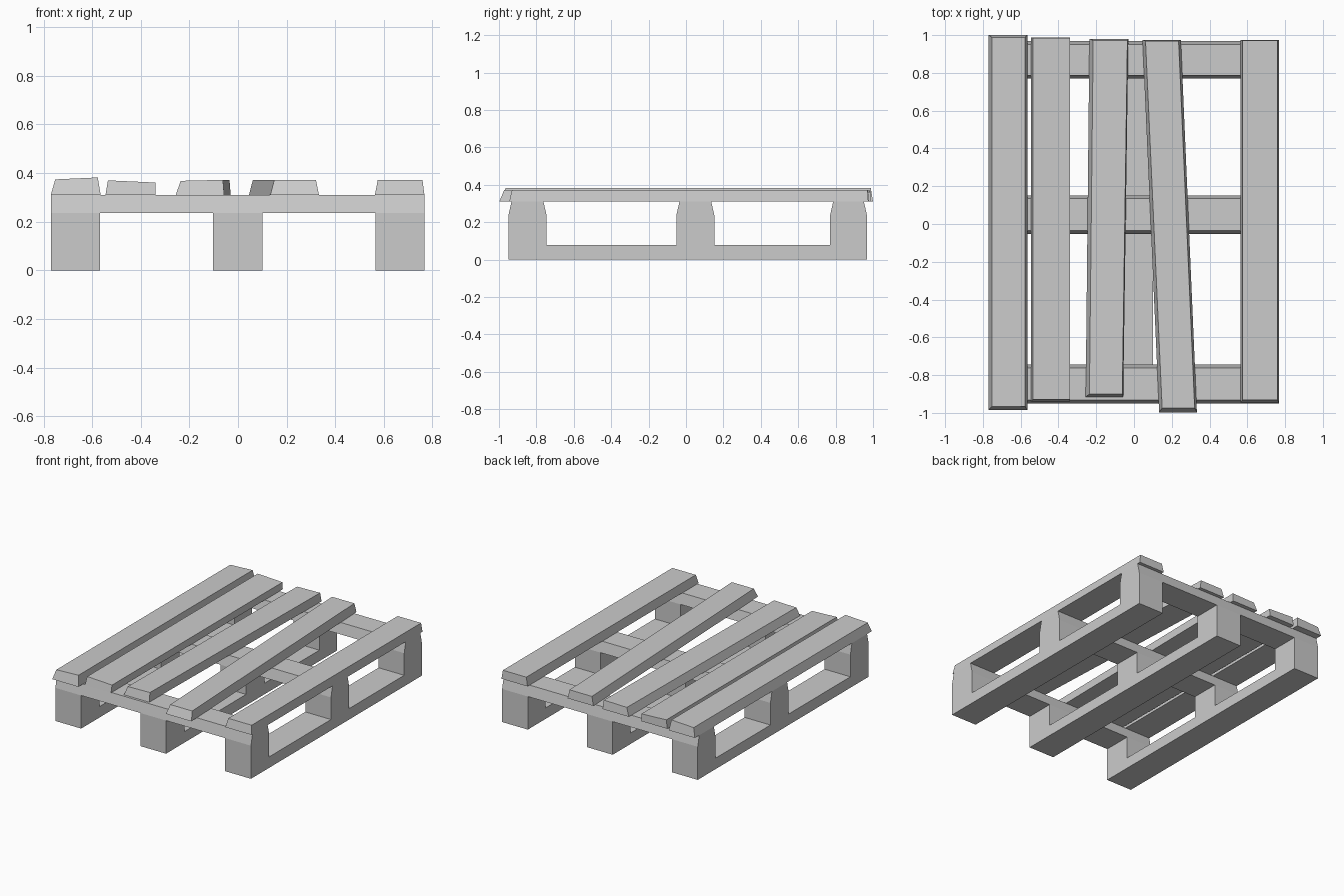
import bpy

cube = bpy.data.objects.get("Cube")
if cube:
    bpy.data.objects.remove(cube, do_unlink=True)

wood = bpy.data.materials.new("plain grey wood")
wood.use_nodes = True
GREY = (0.6, 0.6, 0.6, 1)
wood.diffuse_color = GREY
wood.node_tree.nodes["Principled BSDF"].inputs["Base Color"].default_value = GREY


def loft(name, start, end):
    """Solid between two matching rings of points."""
    n = len(start)
    faces = [list(range(n))[::-1], list(range(n, 2 * n))]
    faces += [[i, (i + 1) % n, n + (i + 1) % n, n + i] for i in range(n)]
    mesh = bpy.data.meshes.new(name)
    mesh.from_pydata(start + end, [], faces)
    mesh.materials.append(wood)
    obj = bpy.data.objects.new(name, mesh)
    bpy.context.collection.objects.link(obj)
    return obj


def extrude_x(name, profile, x0, x1):
    """Extrude a counter-clockwise (y, z) profile along x."""
    return loft(name, [(x0, y, z) for y, z in profile],
                [(x1, y, z) for y, z in profile])


RAIL_TOP, POST_TOP, BEAM_TOP = 0.078, 0.235, 0.31
POSTS = {"front": (-0.95, -0.745), "middle": (-0.052, 0.152), "back": (0.77, 0.968)}

# Runners: a bottom rail with three upright blocks, in one side profile
spans = list(POSTS.values())
runner = [(spans[0][0], 0), (spans[-1][1], 0)]
for i, (y0, y1) in reversed(list(enumerate(spans))):
    if i < len(spans) - 1:
        runner.append((y1, RAIL_TOP))
    runner += [(y1, POST_TOP), (y0, POST_TOP)]
    if i > 0:
        runner.append((y0, RAIL_TOP))
for side, x0, x1 in (("right", -0.77, -0.567), ("middle", -0.102, 0.1),
                     ("left", 0.565, 0.767)):
    extrude_x(side + "_runner", runner, x0, x1)

# Cross beams with tapered sides
for place, (y0, y1) in POSTS.items():
    taper = 0.017
    extrude_x(place + "_cross_beam",
              [(y0, POST_TOP), (y1, POST_TOP), (y1 - taper, BEAM_TOP), (y0 + taper, BEAM_TOP)],
              -0.77, 0.767)


def board(name, front, back, inset, z_right, z_left):
    """Top board; front and back are (x0, x1, y), inset is (x0, x1, front, back)."""
    a, b, f, k = inset
    bottom = [(front[0], front[2]), (front[1], front[2]), (back[1], back[2]), (back[0], back[2])]
    shift = [(a, f), (-b, f), (-b, -k), (a, -k)]
    heights = [z_right, z_left, z_left, z_right]
    loft(name, [(x, y, BEAM_TOP) for x, y in bottom],
         [(x + dx, y + dy, z) for (x, y), (dx, dy), z in zip(bottom, shift, heights)])


# Deck boards, some laid crooked
board("outer_right_board", (-0.77, -0.565, -0.985), (-0.77, -0.565, 1.0),
      (0.018, 0.012, 0.02, 0.012), 0.374, 0.382)
board("inner_right_board", (-0.545, -0.34, -0.94), (-0.545, -0.34, 0.988),
      (0.01, 0, 0.012, 0.003), 0.37, 0.361)
board("middle_board", (-0.256, -0.057, -0.915), (-0.236, -0.03, 0.98),
      (0.02, 0.005, 0.015, 0.008), 0.368, 0.372)
board("inner_left_board", (0.133, 0.333, -0.998), (0.045, 0.248, 0.975),
      (0.016, 0.012, 0.025, 0.006), 0.371, 0.371)
board("outer_left_board", (0.563, 0.767, -0.945), (0.563, 0.767, 0.975),
      (0.012, 0.008, 0.014, 0.004), 0.371, 0.371)
